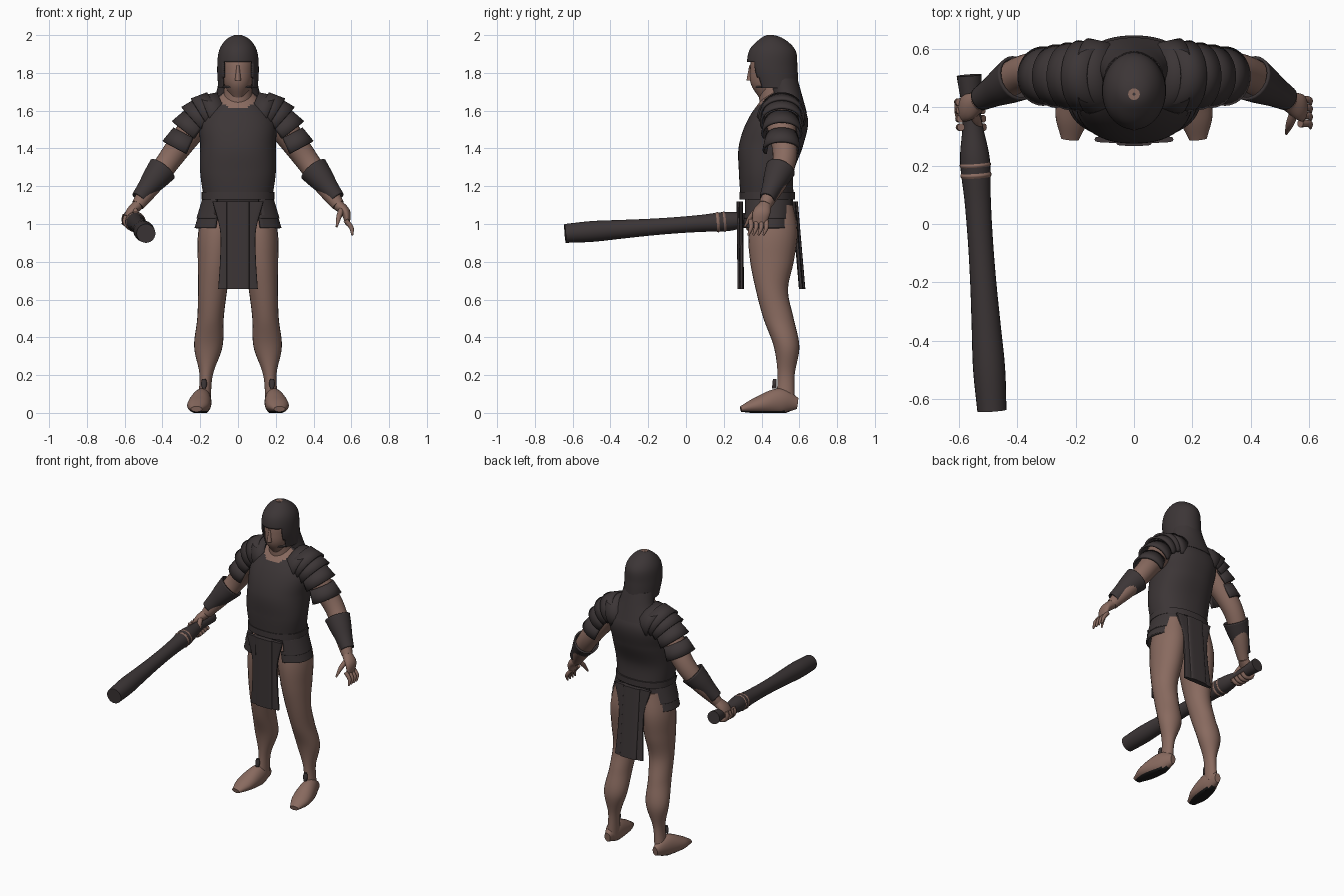
import bpy, bmesh, math
from mathutils import Vector

if "Cube" in bpy.data.objects:
    bpy.data.objects.remove(bpy.data.objects["Cube"])


def material(name, red, green, blue):
    colour = (red, green, blue, 1)
    made = bpy.data.materials.new(name)
    made.use_nodes = True
    made.diffuse_color = colour
    made.node_tree.nodes["Principled BSDF"].inputs["Base Color"].default_value = colour
    return made


SKIN = material("skin", .25, .145, .115)
DARK = material("dark_leather", .045, .036, .037)
SOLE = material("black_sole", .012, .011, .011)
UP = Vector((0, 0, 1))
DEPTH = Vector((0, 1, 0))


def curve(keys, t):
    """Smooth curve through evenly spaced keys, for t from 0 to 1."""
    if len(keys) == 1:
        return keys[0]
    span = t * (len(keys) - 1)
    i = min(int(span), len(keys) - 2)
    f = span - i
    b, c = keys[i], keys[i + 1]
    a = keys[i - 1] if i else 2 * b - c
    d = keys[i + 2] if i + 2 < len(keys) else 2 * c - b
    return b + (c - a + (2 * a - 5 * b + 4 * c - d + (3 * (b - c) + d - a) * f) * f) * (f / 2)


def skin_rings(name, rings, mat, side=1, axis=None, sides=24, power=2, caps=True,
               drop=None, thick=0, paint=None, second=None, floor=None):
    """Join elliptical rings (centre, width, depth) into one surface."""
    bm = bmesh.new()
    loops = []
    for i, (centre, width, depth) in enumerate(rings):
        ahead = axis or rings[min(i + 1, len(rings) - 1)][0] - rings[max(i - 1, 0)][0]
        ahead = ahead.normalized()
        ref = UP if abs(ahead.y) > .75 else DEPTH
        up = (ref - ahead * ref.dot(ahead)).normalized()
        across = ahead.cross(up)
        loop = []
        for k in range(sides):
            angle = math.tau * k / sides
            c, s = math.cos(angle), math.sin(angle)
            p = (centre + across * width * math.copysign(abs(c) ** (2 / power), c)
                 + up * depth * math.copysign(abs(s) ** (2 / power), s))
            if floor is not None:
                p.z = max(p.z, floor)
            loop.append(bm.verts.new((p.x * side, p.y, p.z)))
        loops.append(loop)
    for low, high in zip(loops, loops[1:]):
        for k in range(sides):
            n = (k + 1) % sides
            bm.faces.new((low[k], low[n], high[n], high[k]))
    if caps:
        bm.faces.new(loops[0])
        bm.faces.new(loops[-1])
    bmesh.ops.recalc_face_normals(bm, faces=bm.faces)
    if drop:
        gone = [face for face in bm.faces if drop(face.calc_center_median())]
        bmesh.ops.delete(bm, geom=gone, context='FACES')
    if paint:
        for face in bm.faces:
            face.material_index = int(paint(face.calc_center_median()))
    mesh = bpy.data.meshes.new(name)
    bm.to_mesh(mesh)
    bm.free()
    part = bpy.data.objects.new(name, mesh)
    bpy.context.collection.objects.link(part)
    mesh.materials.append(mat)
    if second:
        mesh.materials.append(second)
    if thick:
        part.modifiers.new("thickness", 'SOLIDIFY').thickness = thick
    bpy.ops.object.select_all(action='DESELECT')
    part.select_set(True)
    bpy.context.view_layer.objects.active = part
    bpy.ops.object.shade_smooth_by_angle(angle=math.radians(40))


def column(name, mat, bottom, top, front, back, width, x=(0,), dome=False, steps=24, **options):
    """Upright part from its front, back and half-width outlines."""
    rings = []
    for i in range(steps + 1):
        t = i / steps
        rise = math.sin(t * math.pi / 2) if dome else t
        near, far = curve(front, t), curve(back, t)
        centre = Vector((curve(x, t), (near + far) / 2, bottom + (top - bottom) * rise))
        rings.append((centre, curve(width, t), (far - near) / 2))
    skin_rings(name, rings, mat, axis=UP, **options)


def tube(name, mat, path, width, depth=None, steps=24, **options):
    """Rounded part along a path."""
    points = [Vector(p) for p in path]
    times = [i / steps for i in range(steps + 1)]
    skin_rings(name, [(curve(points, t), curve(width, t), curve(depth or width, t)) for t in times],
               mat, **options)


def panel(name, y_low, y_top, width):
    """Hanging cloth strip."""
    half = .012
    column(name, DARK, .655, 1.12, (y_low - half, y_top - half), (y_low + half, y_top + half),
           width, sides=32, power=4)


# Torso armour with a scooped skin neckline, waist band and briefs
column("cuirass", DARK, 1.13, 1.7, front=(.29, .28, .28, .33, .43), back=(.57, .57, .62, .645, .58),
       width=(.18, .2, .2, .195, .08), steps=60, sides=64, power=2.3, second=SKIN,
       paint=lambda c: c.y < .46 and c.z > 1.61 + 4.5 * c.x ** 2)
column("waist_band", DARK, 1.13, 1.17, (.283,), (.578,), (.192,), sides=48, power=2.3)
column("briefs", DARK, .93, 1.14, (.38, .31), (.53, .57), (.04, .12, .165, .18))

# Head, face and neck
column("neck", SKIN, 1.58, 1.76, (.39, .385), (.57, .535), (.085, .07))
column("head", SKIN, 1.665, 1.95, front=(.39, .345, .338, .35, .41), back=(.47, .54, .56, .55, .5),
       width=(.035, .073, .085, .08, .03))
column("nose", SKIN, 1.76, 1.84, (.32, .335), (.36,), (.016, .008))

# Helmet with face opening, neck guard and crown spot
column("helmet", DARK, 1.72, 2, front=(.36, .325, .335, .39, .44), back=(.595, .59, .58, .52, .45),
       width=(.105, .11, .1, .06, .005), dome=True, steps=40, sides=64, thick=.01,
       drop=lambda c: c.y < .41 and c.z < 1.86 and abs(c.x) < .08)
column("neck_guard", DARK, 1.59, 1.77, (.47, .45, .42), (.64, .615, .59), (.165, .12, .1))
column("crown_spot", SKIN, 1.99, 2, (.425,), (.465,), (.02,), steps=1)

# Hanging cloth, each with a raised middle strip
for label, low, top, out in (("front", .295, .29, -.01), ("back", .61, .57, .01)):
    panel(label + "_panel", low, top, (.105, .095, .095, .135))
    panel(label + "_panel_strip", low + out, top + out, (.06,))

for side, label in ((1, "left"), (-1, "right")):
    # Leg, foot with dark sole, and ankle lace
    column(label + "_leg", SKIN, .05, 1.1, x=(.18, .1), side=side, steps=48,
           front=(.475, .485, .465, .41, .37, .34, .33, .35),
           back=(.575, .575, .6, .57, .54, .57, .59, .57),
           width=(.035, .035, .075, .07, .077, .09, .1, .08))
    tube(label + "_foot", SKIN, ((.18, .59, .05), (.19, .5, .06), (.21, .38, .04), (.22, .29, .02)),
         (.02, .05, .06, .03), (.03, .07, .045, .015), side=side, floor=0, second=SOLE,
         paint=lambda c: c.z < .01)
    column(label + "_ankle_lace", DARK, .13, .18, (.455, .46), (.48,), (.01, .016, .01),
           x=(.18,), side=side)

    # Two layers of flared hip flaps
    for layer in range(2):
        high, flare = 1.13 - layer * .05, layer * .01
        column(f"{label}_hip_flap_{layer + 1}", DARK, high - .1, high, (.29,), (.58,),
               (.22 + flare, .19 + flare), side=side, sides=64, power=2.3, caps=False, thick=.012,
               drop=lambda c: abs(c.x) < .12 or c.x * side < 0 or abs(c.y - .4) < .006)

    # Arm and forearm guard
    tube(label + "_arm", SKIN, ((.2, .5, 1.56), (.37, .52, 1.33), (.53, .42, 1.1)),
         (.08, .07, .062, .055, .034), side=side)
    tube(label + "_forearm_guard", DARK, ((.4, .5, 1.29), (.525, .43, 1.135)),
         (.08, .068, .053, .042), side=side, caps=False, thick=.01)

    # Shoulder lames stepping down and outward, open towards the armpit
    for i in range(5):
        lean = math.radians(68 - 10 * i)
        out = Vector((math.cos(lean), 0, math.sin(lean)))
        ahead = Vector((out.z, 0, -out.x))
        radius, depth = .12 - .005 * i, .13 - .007 * i
        middle = Vector((.2 + .05 * i, .507, 1.68 - .015 * i ** 2)) - out * radius
        rings = [(middle - ahead * back, radius - back / 5, depth - back / 5) for back in (.09, .04, 0)]
        skin_rings(f"{label}_shoulder_lame_{i + 1}", rings, DARK, side, ahead, sides=40, caps=False,
                   thick=.013, drop=lambda c: (Vector((c.x * side, c.y, c.z)) - middle).dot(out)
                   < -.4 * radius)

    # Palm and thumb, the right one turned round the grip
    grip = side < 0
    tube(label + "_palm", SKIN, ((.53, .42, 1.1), (.57, .4, 1.06), (.605 if grip else .58, .385, 1)),
         (.03, .025, .012), (.034, .046, .036), side=side)
    tube(label + "_thumb", SKIN, ((.55, .385, 1.08), (.535, .345, 1.04), (.522, .31, .985)),
         (.016, .014, .005), side=side)

# Open left fingers
for i in range(4):
    y = .425 - i * .027
    tube(f"left_finger_{i + 1}", SKIN, ((.57, y, 1.02), (.6, y, .98), (.605, y - .015, .94)),
         (.013, .012, .005), sides=12)

# Club with two wraps, and the right fingers curled round it
BUTT, TIP = Vector((-.565, .51, 1.035)), Vector((-.487, -.64, .95))
tube("club", DARK, (BUTT, TIP), (.043, .032, .051, .045, .043, .045, .05, .055, .05), steps=48)
for i in range(2):
    start = BUTT.lerp(TIP, .26 + i * .03)
    tube(f"club_wrap_{i + 1}", SKIN, (start, BUTT.lerp(TIP, .275 + i * .03)), (.05, .054, .05))
for i in range(4):
    centre = BUTT.lerp(TIP, .08 + i * .025)
    arc = [math.radians(150 + 45 * k) for k in range(5)]
    tube(f"right_finger_{i + 1}", SKIN,
         [centre + Vector((math.cos(a), 0, math.sin(a))) * .046 for a in arc], (.013,), sides=12)
